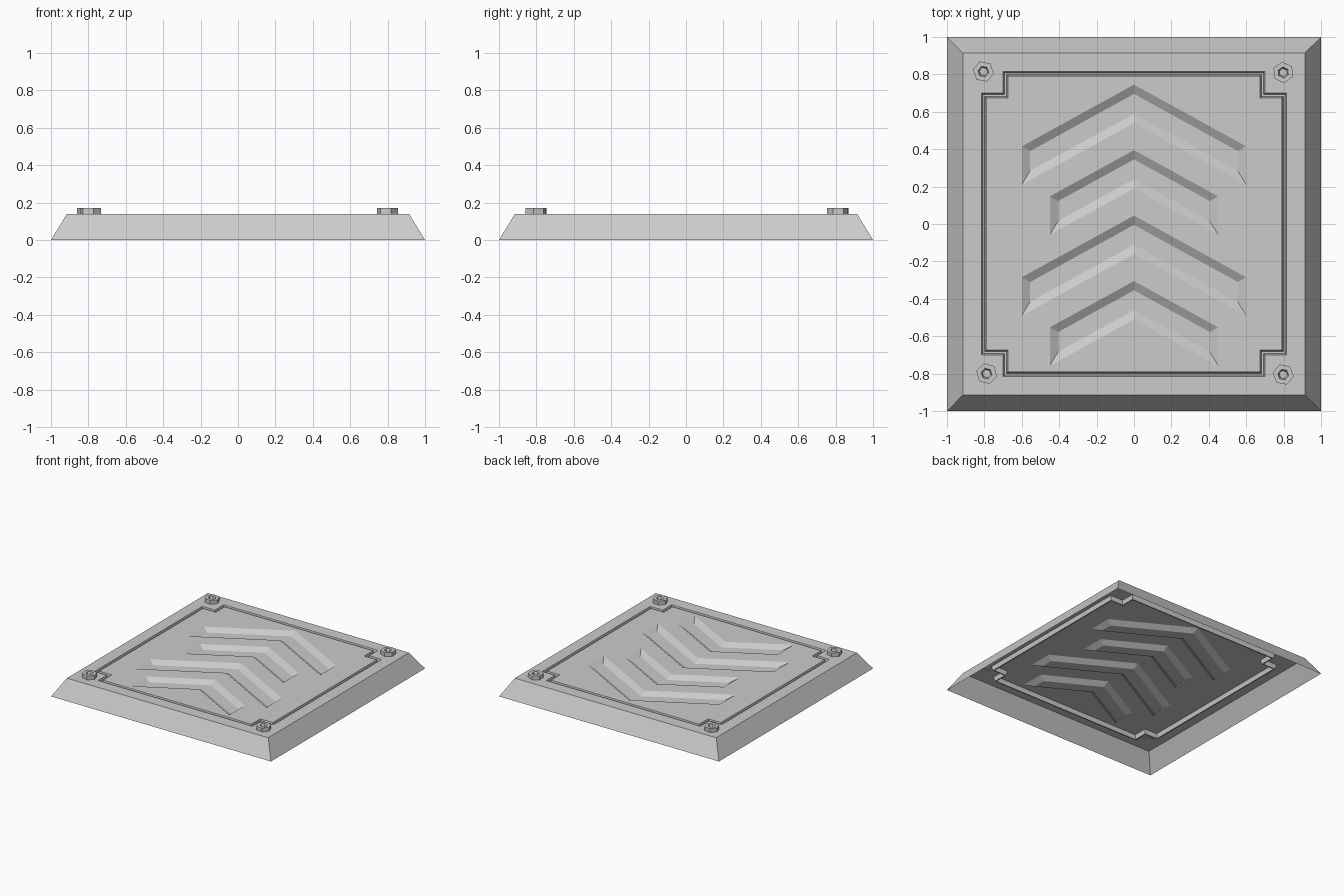
import bpy, bmesh, math

cube = bpy.data.objects.get("Cube")
if cube:
    bpy.data.objects.remove(cube)

TOP = 0.14

grey = bpy.data.materials.new("light_grey_metal")
grey.use_nodes = True
grey.diffuse_color = (0.6, 0.6, 0.6, 1)
grey.node_tree.nodes["Principled BSDF"].inputs["Base Color"].default_value = (0.6, 0.6, 0.6, 1)


def finish(bm, name):
    mesh = bpy.data.meshes.new(name)
    bm.to_mesh(mesh)
    bm.free()
    mesh.materials.append(grey)
    obj = bpy.data.objects.new(name, mesh)
    bpy.context.collection.objects.link(obj)
    return obj


def ring(bm, points, z):
    return [bm.verts.new((x, y, z)) for x, y in points]


def bridge(bm, a, b):
    n = len(a)
    for i in range(n):
        j = (i + 1) % n
        bm.faces.new((a[i], a[j], b[j], b[i]))


def fill(bm, *rings):
    # Fill the first ring, leaving the others as holes
    edges = []
    for r in rings:
        for i, v in enumerate(r):
            w = r[(i + 1) % len(r)]
            edges.append(bm.edges.get((v, w)) or bm.edges.new((v, w)))
    bmesh.ops.triangle_fill(bm, edges=edges, use_beauty=True, normal=(0, 0, 1))


def square(h):
    return [(-h, -h), (h, -h), (h, h), (-h, h)]


def notched(t):
    # Square outline with stepped corners, inset by t
    h, n = 0.815 - t, 0.70 - t
    corner = [(h, n), (n, n), (n, h)]
    points = []
    for _ in range(4):
        points += corner
        corner = [(-y, x) for x, y in corner]
    return points


def chevron(apex, half, t):
    # Upward-pointing band, inset by t
    w, drop = half - t, 0.55 * (half - t)
    hi, lo = apex - 1.1 * t, apex - 0.205 + 1.1 * t
    return [(0, hi), (-w, hi - drop), (-w, lo - drop),
            (0, lo), (w, lo - drop), (w, hi - drop)]


# Cover plate: open-bottomed shell with bevelled sides
bm = bmesh.new()
base = ring(bm, square(1), 0)
rim = ring(bm, square(0.915), TOP)
bridge(bm, base, rim)

# Groove that frames the panel
groove = [ring(bm, notched(t), z) for t, z in
          ((0, TOP), (0.008, TOP - 0.035), (0.017, TOP - 0.035), (0.025, TOP))]
for a, b in zip(groove, groove[1:]):
    bridge(bm, a, b)

# Four chevron recesses, alternately wide and narrow
openings = []
for i in range(4):
    apex, half = 0.745 - 0.35 * i, (0.6, 0.45)[i % 2]
    edge = ring(bm, chevron(apex, half, 0), TOP)
    floor = ring(bm, chevron(apex, half, 0.045), TOP - 0.028)
    bridge(bm, edge, floor)
    fill(bm, floor)
    openings.append(edge)

fill(bm, rim, groove[0])
fill(bm, groove[-1], *openings)
bm.normal_update()
for f in bm.faces:
    if f.normal.z < 0:
        f.normal_flip()
finish(bm, "cover_plate")


# Hexagonal corner bolts with a hexagonal socket
def bolt(name, x, y, turn):
    def hexagon(r):
        return [(r * math.cos(turn + i * math.pi / 3), r * math.sin(turn + i * math.pi / 3))
                for i in range(6)]
    bm = bmesh.new()
    rings = [ring(bm, hexagon(r), z) for r, z in
             ((0.057, -0.004), (0.057, 0.032), (0.03, 0.032), (0.022, 0.01))]
    for a, b in zip(rings, rings[1:]):
        bridge(bm, a, b)
    bm.faces.new(rings[-1])
    bm.faces.new(rings[0])
    bmesh.ops.recalc_face_normals(bm, faces=bm.faces)
    finish(bm, name).location = (x, y, TOP)


bolt("back_right_bolt", -0.805, 0.815, math.radians(50))
bolt("back_left_bolt", 0.798, 0.81, math.radians(35))
bolt("front_right_bolt", -0.788, -0.80, math.radians(45))
bolt("front_left_bolt", 0.798, -0.805, math.radians(50))
